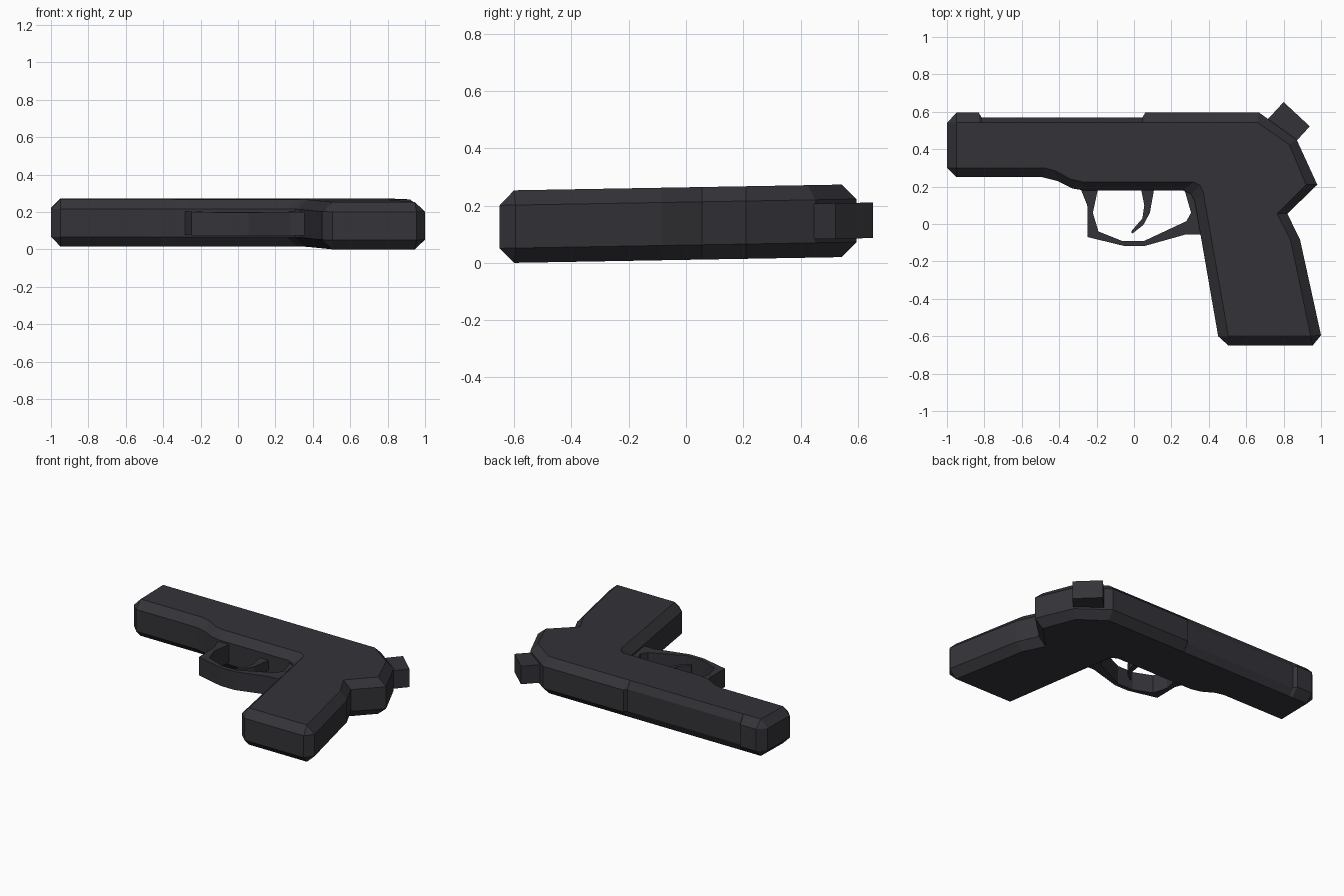
import bpy, bmesh

if "Cube" in bpy.data.objects:
    bpy.data.objects.remove(bpy.data.objects["Cube"])

mat = bpy.data.materials.new("dark_gunmetal")
mat.diffuse_color = (0.034, 0.034, 0.041, 1)
mat.use_nodes = True
mat.node_tree.nodes["Principled BSDF"].inputs["Base Color"].default_value = mat.diffuse_color


def mid(y):
    """Centre plane of the model, which leans slightly with y."""
    return 0.137 + 0.0175 * y


def loft(name, layers):
    """Stack outlines (points, height from the centre plane) into a closed solid."""
    bm = bmesh.new()
    rings = [[bm.verts.new((x, y, mid(y) + h)) for x, y in pts] for pts, h in layers]
    n = len(rings[0])
    for a, b in zip(rings, rings[1:]):
        for i in range(n):
            j = (i + 1) % n
            bm.faces.new((a[i], a[j], b[j], b[i]))
    bm.faces.new(rings[0][::-1])
    bm.faces.new(rings[-1])
    bmesh.ops.remove_doubles(bm, verts=bm.verts, dist=0.0005)
    bmesh.ops.triangulate(bm, faces=[f for f in bm.faces if len(f.verts) > 4])
    bmesh.ops.recalc_face_normals(bm, faces=bm.faces)
    me = bpy.data.meshes.new(name)
    bm.to_mesh(me)
    bm.free()
    me.materials.append(mat)
    ob = bpy.data.objects.new(name, me)
    bpy.context.collection.objects.link(ob)
    return ob


# Body: slide, frame and grip in one outline, bevelled on both sides
outer = [(-1, .3), (-1, .54), (-.95, .595), (-.83, .595), (-.815, .57), (.045, .57),
         (.06, .595), (.67, .595), (.87, .45), (.98, .21), (.82, .055), (.888, -.085),
         (1, -.595), (.955, -.65), (.505, -.65), (.45, -.6), (.325, .12), (.305, .16),
         (.26, .18), (-.27, .18), (-.33, .19), (-.41, .23), (-.49, .25), (-.95, .25)]
inner = [(-.95, .3), (-.95, .543), (-.95, .543), (-.83, .543), (-.815, .543), (.045, .543),
         (.06, .543), (.66, .543), (.83, .425), (.92, .21), (.765, .055), (.837, -.085),
         (.945, -.6), (.945, -.6), (.505, -.6), (.505, -.6), (.37, .17), (.355, .205),
         (.32, .225), (-.27, .225), (-.34, .24), (-.42, .285), (-.48, .3), (-.95, .3)]
loft("pistol_body", [(inner, -.1265), (outer, -.075), (outer, .075), (inner, .1265)])

# Trigger guard: open loop tucked into the frame and grip
guard = [(-.29, .2), (-.25, .1), (-.248, -.07), (-.05, -.118), (.055, -.118),
         (.28, -.055), (.4, -.055), (.4, .2),
         (.265, .2), (.305, .06), (.28, .015), (.055, -.09), (-.065, -.09),
         (-.19, -.04), (-.22, .06), (-.19, .2)]
loft("trigger_guard", [(guard, -.063), (guard, .063)])

# Trigger: curved blade
trigger = [(.035, .2), (.055, .1), (.045, .03), (-.015, -.04), (-.01, -.052),
           (.05, -.005), (.085, .06), (.11, .2)]
loft("trigger", [(trigger, -.035), (trigger, .035)])

# Hammer: tilted block at the rear
hammer = [(.8, .652), (.94, .522), (.8, .37), (.66, .5)]
loft("hammer", [(hammer, -.062), (hammer, .062)])
